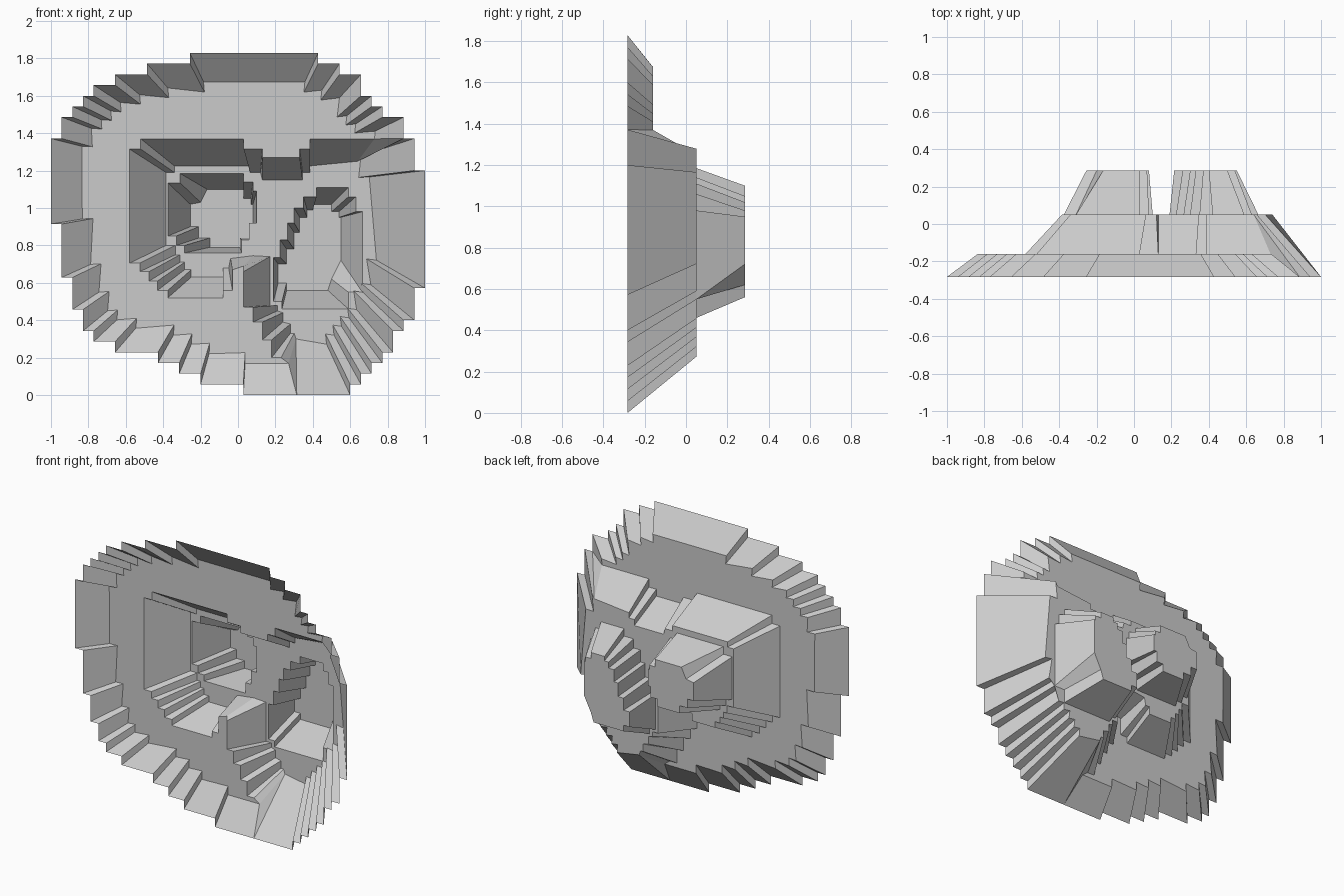
import bpy, bmesh
from mathutils import Vector
from mathutils.geometry import tessellate_polygon

CELL = 2 / 35                                  # size of one stair step
Y0, Y1, Y2, Y3 = -0.283, -0.16, 0.05, 0.285    # depth of rim and three terraces
CENTRE = Vector((0.09, 0, 1.095))

grey = bpy.data.materials.new("stone_grey")
grey.diffuse_color = (0.6, 0.6, 0.6, 1)


def stairs(x, z, moves):
    """Corner points of a staircase outline: moves alternate new x, new z."""
    pts = [(x, z)]
    for i, m in enumerate(moves):
        x, z = (m, z) if i % 2 == 0 else (x, m)
        pts.append((x, z))
    return [Vector((-1 + a * CELL, Y0, b * CELL)) for a, b in pts]


def inset(pts, dist, y):
    """Move points a fixed distance toward the centre and back to depth y."""
    out = []
    for p in pts:
        d = CENTRE - p
        d.y = 0
        q = p + d.normalized() * dist
        out.append(Vector((q.x, y, q.z)))
    return out


def pairs(v, ya, yb):
    """Split x,z,x,z rows into a front outline and the matching deep outline."""
    front = [Vector((v[i], ya, v[i + 1])) for i in range(0, len(v), 4)]
    deep = [Vector((v[i + 2], yb, v[i + 3])) for i in range(0, len(v), 4)]
    return front, deep


def build(name, verts, faces):
    bm = bmesh.new()
    vs = [bm.verts.new(v) for v in verts]
    for f in faces:
        try:
            bm.faces.new([vs[i] for i in f])
        except ValueError:
            pass
    bm.normal_update()
    for f in bm.faces:
        if f.normal.y > 0:                     # everything faces the front
            f.normal_flip()
    me = bpy.data.meshes.new(name)
    bm.to_mesh(me)
    bm.free()
    me.materials.append(grey)
    bpy.context.collection.objects.link(bpy.data.objects.new(name, me))


def wall(name, a, b, closed=False):
    n = len(a)
    faces = [(i, (i + 1) % n, n + (i + 1) % n, n + i) for i in range(n if closed else n - 1)]
    build(name, a + b, faces)


def floor(name, *loops):
    flat = [p for l in loops for p in l]
    tris = tessellate_polygon([[(p.x, p.z, 0) for p in l] for l in loops])
    build(name, flat, tris)


# outer rim: the left part drops to terrace one, the right part to terrace two
rim_left = stairs(23, 0, [18, 1, 14, 2, 12, 3, 10, 4, 6, 5, 4, 6, 3, 8, 2, 11, 1, 16, 0,
                          24, 1, 26, 2, 27, 3, 28, 4, 29, 6, 30, 9, 31, 13, 32, 25, 31,
                          27, 30, 29, 28, 30, 27, 31, 26, 33, 24])
rim_right = stairs(33, 24, [34, 21, 35, 10, 34, 7, 33, 6, 32, 4, 31, 3, 30, 2, 29, 1, 28, 0, 23])

# edge between terrace one and terrace two
step_front, step_deep = pairs([
    .73, 1.37, .64, 1.25,    .385, 1.37, .385, 1.225, .385, 1.315, .385, 1.19,
    .33, 1.315, .345, 1.19,  .33, 1.27, .345, 1.15,   .13, 1.27, .13, 1.15,
    .13, 1.315, .12, 1.19,   .03, 1.315, .065, 1.19,  .03, 1.37, .065, 1.225,
    -.52, 1.37, -.34, 1.225, -.52, 1.315, -.34, 1.19, -.58, 1.315, -.385, 1.19,
    -.58, .705, -.385, .80,  -.525, .705, -.335, .80, -.525, .66, -.335, .75,
    -.475, .66, -.31, .75,   -.475, .61, -.31, .71,   -.43, .61, -.285, .71,
    -.43, .56, -.285, .67,   -.375, .56, -.25, .67,   -.375, .52, -.25, .63,
    -.08, .52, -.08, .63,    -.08, .56, -.08, .68,    -.03, .56, -.05, .68,
    -.03, .67, -.04, .73,    .03, .69, .08, .745,     .03, .66, .17, .74,
    .03, .47, .17, .48,      .08, .47, .21, .48,      .08, .39, .21, .45,
    .13, .39, .24, .44,      .13, .295, .24, .39,     .18, .295, .28, .38,
    .18, .2, .28, .33,       .23, .2, .3, .33,        .27, .17, .31, .30], Y1, Y2)

# left and right pits
pit_l, pit_l_deep = pairs([
    -.31, 1.185, -.165, 1.10, .03, 1.185, .03, 1.10, .03, 1.14, .03, 1.05,
    .08, 1.14, .07, 1.05,     .08, 1.09, .07, 1.02,  .10, 1.09, .08, 1.02,
    .10, .92, .08, .91,       .06, .92, .06, .91,    .06, .83, .06, .84,
    .02, .83, .01, .84,       .02, .76, .01, .79,    -.285, .76, -.15, .79,
    -.285, .80, -.15, .84,    -.33, .80, -.21, .84,  -.33, .85, -.21, .90,
    -.375, .85, -.255, .90,   -.375, 1.135, -.255, 1.02, -.31, 1.135, -.2, 1.03], Y2, Y3)
pit_r, pit_r_deep = pairs([
    .42, 1.11, .40, 1.02, .59, 1.11, .50, 1.02,  .59, 1.06, .50, .98,
    .63, 1.06, .54, .98,  .63, .98, .54, .95,    .665, .98, .55, .95,
    .665, .55, .55, .72,  .59, .55, .50, .62,    .59, .46, .48, .56,
    .235, .46, .26, .56,  .235, .50, .26, .60,   .19, .50, .215, .60,
    .19, .735, .215, .70, .225, .735, .26, .70,  .225, .83, .26, .78,
    .265, .83, .30, .78,  .265, .92, .30, .87,   .30, .92, .33, .87,
    .30, 1.0, .33, .95,   .35, 1.0, .37, .95,    .35, 1.06, .37, .99,
    .42, 1.06, .40, .99], Y2, Y3)

in_left = inset(rim_left, 0.17, Y1)
in_left[0], in_left[-1] = step_front[-1], step_front[0]
in_right = inset(rim_right, 0.3, Y2)
in_right[0], in_right[-1] = step_deep[0], step_deep[-1]

# sloped walls
wall("left_rim_wall", rim_left, in_left)
wall("right_rim_wall", rim_right, in_right)
wall("middle_step_wall", step_front, step_deep)
wall("left_pit_wall", pit_l, pit_l_deep, True)
wall("right_pit_wall", pit_r, pit_r_deep, True)
build("top_rim_joint", [rim_right[0], step_front[0], step_deep[0]], [(0, 1, 2)])
build("bottom_rim_joint", [rim_right[-1], step_front[-1], step_deep[-1]], [(0, 1, 2)])

# flat terraces
floor("upper_terrace", in_left + step_front[1:-1])
floor("middle_terrace", in_right + step_deep[1:-1][::-1], pit_l, pit_r)
floor("left_pit_floor", pit_l_deep)
floor("right_pit_floor", pit_r_deep)
